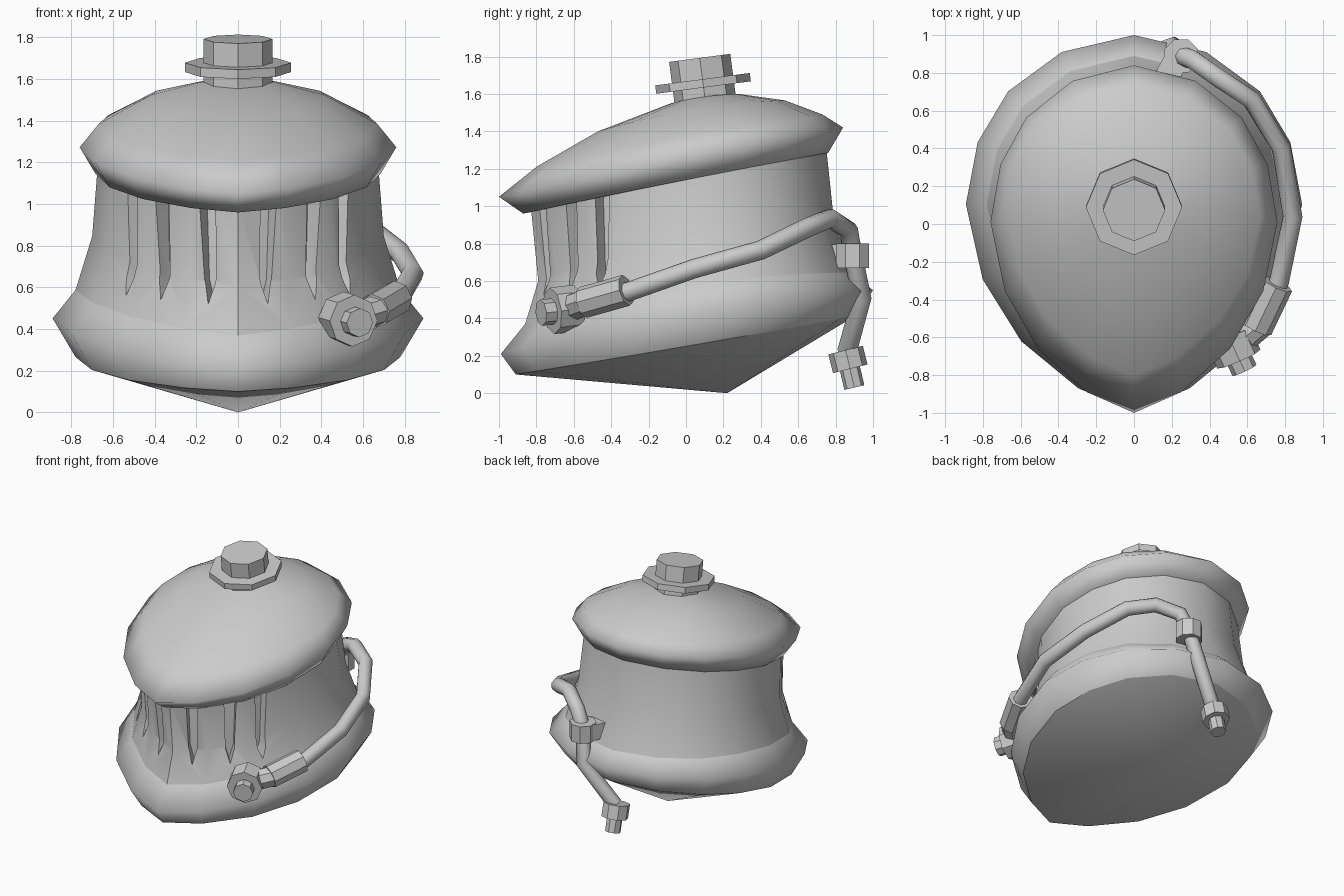
import bpy, bmesh, math
from mathutils import Vector, Matrix

if "Cube" in bpy.data.objects:
    bpy.data.objects.remove(bpy.data.objects["Cube"])

grey = bpy.data.materials.new("light_grey")
grey.diffuse_color = (0.6, 0.6, 0.6, 1)
grey.use_nodes = True
grey.node_tree.nodes["Principled BSDF"].inputs["Base Color"].default_value = grey.diffuse_color

# Normalised half outline of the teardrop plan, front to back
HALF = [(0, -1), (.33, -.88), (.67, -.63), (.9, -.3), (1, .1),
        (.93, .43), (.75, .7), (.43, .91), (0, 1)]
PLAN = HALF + [(-u, v) for u, v in HALF[-2:0:-1]]


def finish(name, bm, angle=30):
    bmesh.ops.recalc_face_normals(bm, faces=bm.faces[:])
    me = bpy.data.meshes.new(name)
    bm.to_mesh(me)
    bm.free()
    ob = bpy.data.objects.new(name, me)
    bpy.context.collection.objects.link(ob)
    me.materials.append(grey)
    smooth(ob, angle)
    return ob


def select(ob):
    bpy.ops.object.select_all(action='DESELECT')
    ob.select_set(True)
    bpy.context.view_layer.objects.active = ob


def smooth(ob, angle):
    select(ob)
    bpy.ops.object.shade_smooth_by_angle(angle=math.radians(angle))


def loft(name, rings, bottom=None, top=None, angle=30):
    """Rings: (front y, back y, half width, z front, z middle, z back)."""
    bm = bmesh.new()
    loops = []
    for yf, yb, w, zf, zm, zb in rings:
        loops.append([bm.verts.new((u * w, (yf + yb) / 2 + v * (yb - yf) / 2,
                      zm + (zb - zf) / 2 * v + ((zb + zf) / 2 - zm) * v * v))
                      for u, v in PLAN])
    n = len(PLAN)
    for a, b in zip(loops, loops[1:]):
        for i in range(n):
            j = (i + 1) % n
            bm.faces.new((a[i], a[j], b[j], b[i]))
    for loop, tip in ((loops[0], bottom), (loops[-1], top)):
        if tip:
            c = bm.verts.new(tip)
            for i in range(n):
                bm.faces.new((loop[i], loop[(i + 1) % n], c))
    return finish(name, bm, angle)


def prism(name, a, b, r, sides=8, spin=0):
    """Straight prism between two points."""
    a, b = Vector(a), Vector(b)
    bm = bmesh.new()
    rot = (b - a).to_track_quat('Z', 'Y').to_matrix().to_4x4()
    bmesh.ops.create_cone(bm, cap_ends=True, segments=sides, radius1=r, radius2=r,
                          depth=(b - a).length,
                          matrix=Matrix.Translation((a + b) / 2) @ rot @ Matrix.Rotation(spin, 4, 'Z'))
    return finish(name, bm)


# Bottom cone and flared base rim
LOW = (-.91, .9, .78, .10, .25, .41)
RIM_TOP = (-.86, .89, .78, .37, .575, .645)
loft("bottom_cone", [LOW], bottom=(0, .22, 0), angle=60)
loft("base_rim", [LOW, (-.99, 1.0, .89, .21, .435, .55), RIM_TOP], angle=120)

# Upright wall, with tapered slots cut in the front
wall = loft("wall", [RIM_TOP, (-.79, .79, .70, .60, .83, .93),
                     (-.83, .75, .675, 1.0, 1.15, 1.31)],
            bottom=(0, 0, .55), top=(0, 0, 1.15))
SLOTS = [(.145, -.765, .40, -.92, .52), (.36, -.61, .64, -.77, .54),
         (.51, -.45, .86, -.51, .56)]
for side in (1, -1):
    for x, y, nx, ny, tip in SLOTS:
        normal = Vector((nx * side, ny, 0)).normalized()
        along = Vector((-normal.y, normal.x, 0))
        centre = Vector((x * side, y, 0))
        bm = bmesh.new()
        profile = [(0, tip), (.03, .64), (.055, 1.4), (-.055, 1.4), (-.03, .64)]
        rows = [[bm.verts.new(centre + along * t + normal * d + Vector((0, 0, z)))
                 for t, z in profile] for d in (-.09, .15)]
        bm.faces.new(rows[0])
        bm.faces.new(rows[1])
        for i in range(5):
            j = (i + 1) % 5
            bm.faces.new((rows[0][i], rows[0][j], rows[1][j], rows[1][i]))
        cutter = finish("slot_cutter", bm)
        cutter.hide_render = True
        select(wall)
        mod = wall.modifiers.new("slot", 'BOOLEAN')
        mod.operation, mod.solver, mod.object = 'DIFFERENCE', 'EXACT', cutter
        bpy.ops.object.modifier_apply(modifier=mod.name)
        bpy.data.objects.remove(cutter)
smooth(wall, 30)

# Overhanging domed lid
loft("lid", [(-.87, .76, .685, .96, 1.13, 1.285), (-1.0, .84, .76, 1.05, 1.255, 1.42),
             (-.80, .73, .67, 1.21, 1.37, 1.49), (-.47, .53, .42, 1.40, 1.515, 1.565),
             (-.08, .28, .17, 1.55, 1.585, 1.6)],
     bottom=(0, 0, 1.13), top=(0, .1, 1.59), angle=120)

# Tilted stopper with a flange
axis = Vector((0, -.13, .99))
foot = Vector((0, .105, 1.55))
for name, lo, hi, r in (("stopper", 0, .245, .165), ("flange", .085, .13, .255)):
    prism(name, foot + axis * lo, foot + axis * hi, r)

# Hose running round the right side to the back
path = [(.71, -.44, .515), (.77, -.3, .545), (.84, .04, .665), (.78, .4, .765),
        (.62, .66, .89), (.45, .77, .935), (.31, .87, .87), (.25, .89, .75),
        (.21, .94, .51), (.0, .86, .22)]
cu = bpy.data.curves.new("hose", 'CURVE')
cu.dimensions = '3D'
cu.bevel_depth = .052
cu.bevel_resolution = 2
cu.use_fill_caps = True
sp = cu.splines.new('POLY')
sp.points.add(len(path) - 1)
for p, co in zip(sp.points, path):
    p.co = (*co, 1)
hose = bpy.data.objects.new("hose", cu)
bpy.context.collection.objects.link(hose)
select(hose)
bpy.ops.object.convert(target='MESH')
hose = bpy.context.object
hose.data.materials.clear()
hose.data.materials.append(grey)
smooth(hose, 60)

# Front hose fittings
prism("hose_sleeve", (.65, -.55, .485), (.76, -.32, .55), .085)
prism("elbow", (.54, -.64, .45), (.67, -.53, .49), .075)
prism("front_nut", (.50, -.59, .455), (.555, -.715, .44), .125)
prism("front_plug", (.54, -.68, .44), (.585, -.775, .43), .07)

# Rear hose end
prism("rear_nut", (-.01, .853, .23), (-.01, .878, .13), .095)
prism("rear_plug", (-.01, .86, .2), (-.01, .90, .03), .055)

# Clip holding the hose to the wall
prism("clip_collar", (.25, .89, .67), (.25, .89, .80), .095, spin=math.pi / 8)
bm = bmesh.new()
bmesh.ops.create_cube(bm, size=1, matrix=Matrix.Translation((.18, .79, .735))
                      @ Matrix.Rotation(-.5, 4, 'Z') @ Matrix.Diagonal((.13, .24, .12, 1)))
finish("clip_strap", bm)
